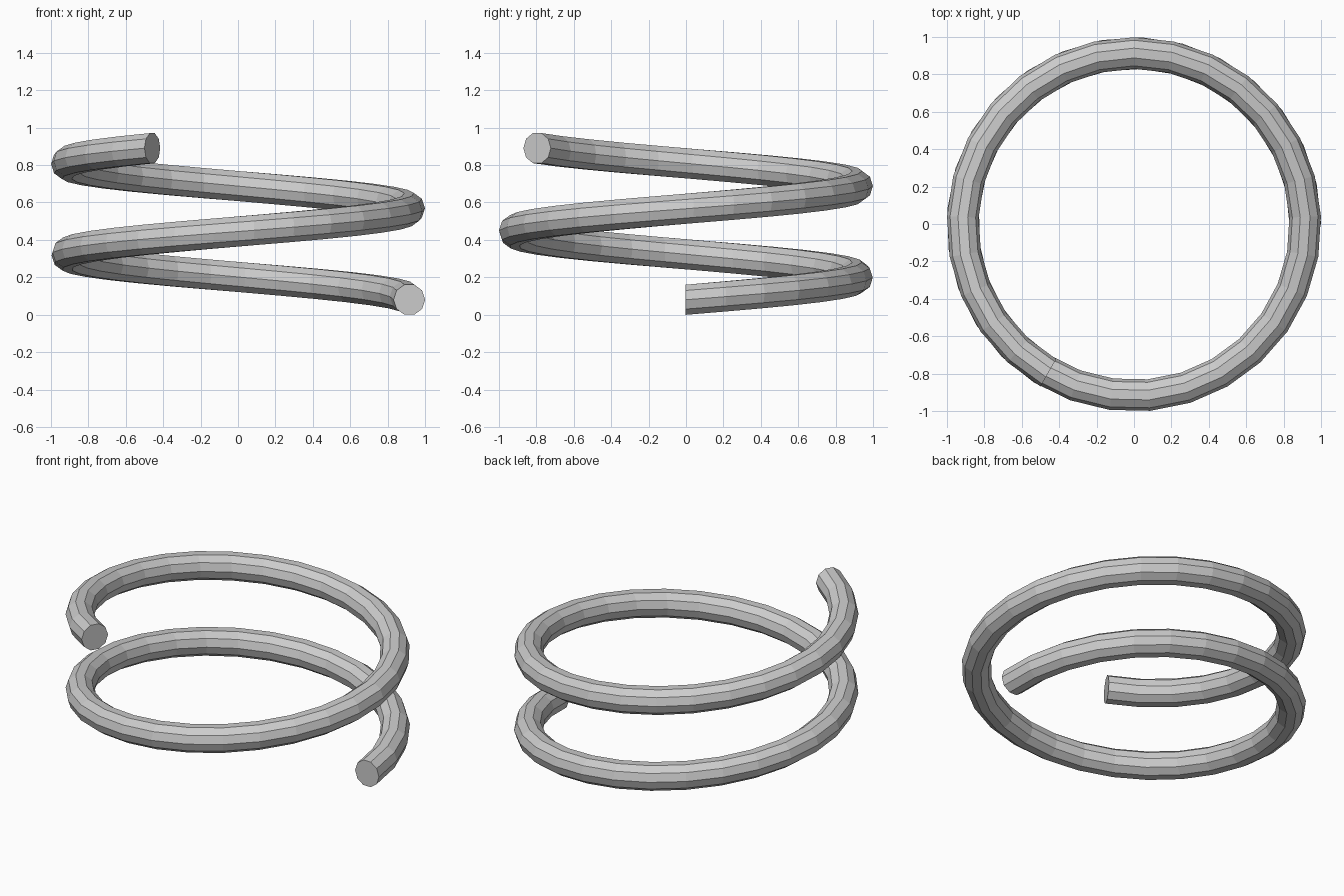
import bpy, bmesh
from math import cos, sin, radians, tau

if "Cube" in bpy.data.objects:
    bpy.data.objects.remove(bpy.data.objects["Cube"])

RADIUS, WIRE = 0.916, 0.0845      # coil radius and wire radius
SIDES, STEPS = 10, 48             # wire sides, segments along the coil
TURN, RISE = radians(600), 0.81   # total sweep and climb
BASE = WIRE * sin(radians(72))    # lifts the lowest flat to z = 0

bm = bmesh.new()

# Upright ten-sided rings swept along the helix
rings = []
for i in range(STEPS + 1):
    t = i / STEPS
    a = TURN * t
    ring = []
    for j in range(SIDES):
        b = tau * j / SIDES
        d = RADIUS + WIRE * cos(b)
        ring.append(bm.verts.new((d * cos(a), d * sin(a) - 0.002,
                                  BASE + RISE * t + WIRE * sin(b))))
    rings.append(ring)

# Wire surface
for lower, upper in zip(rings, rings[1:]):
    for j in range(SIDES):
        k = (j + 1) % SIDES
        bm.faces.new((lower[j], lower[k], upper[k], upper[j]))

# End caps
bm.faces.new(rings[0])
bm.faces.new(rings[-1])
bmesh.ops.recalc_face_normals(bm, faces=bm.faces)

mesh = bpy.data.meshes.new("coil_spring")
bm.to_mesh(mesh)
bm.free()
bpy.context.collection.objects.link(bpy.data.objects.new("coil_spring", mesh))
